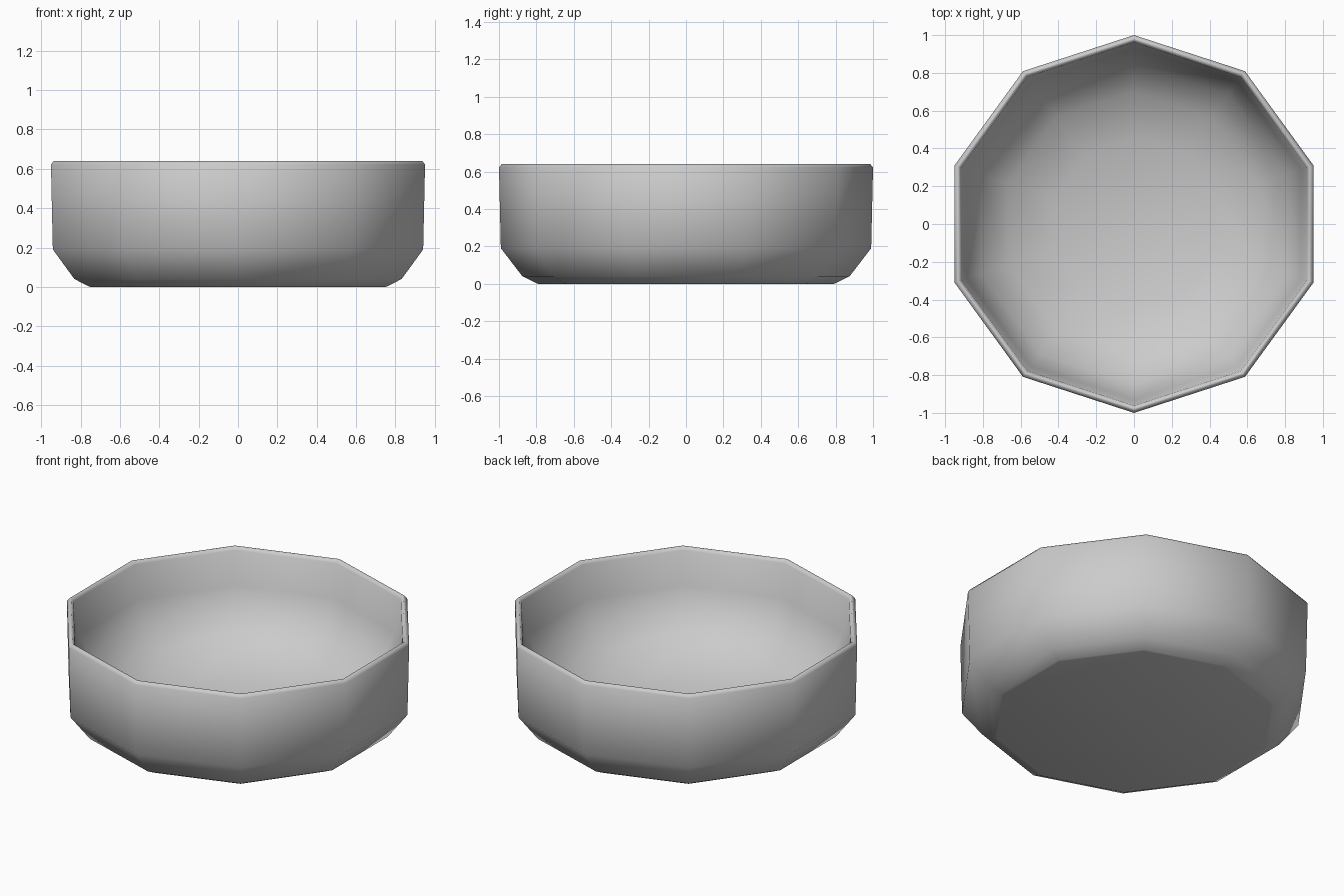
import bpy, bmesh, math

if "Cube" in bpy.data.objects:
    bpy.data.objects.remove(bpy.data.objects["Cube"])

SIDES = 10

# Bowl profile (corner radius, height): underside, outer wall, rim, dished inside
profile = [
    (0.79, 0.0), (0.80, 0.003), (0.875, 0.04), (0.99, 0.19), (1.0, 0.622),
    (0.985, 0.64), (0.975, 0.64), (0.962, 0.622),
    (0.93, 0.42), (0.85, 0.26), (0.70, 0.14), (0.45, 0.06),
]

bm = bmesh.new()
rings = []
for r, z in profile:
    ring = []
    for i in range(SIDES):
        a = math.pi / 2 + 2 * math.pi * i / SIDES
        ring.append(bm.verts.new((r * math.cos(a), r * math.sin(a), z)))
    rings.append(ring)

# Walls between neighbouring rings
for low, high in zip(rings, rings[1:]):
    for i in range(SIDES):
        j = (i + 1) % SIDES
        bm.faces.new((low[i], low[j], high[j], high[i]))

# Flat underside and centre of the inner floor
bm.faces.new(list(reversed(rings[0])))
centre = bm.verts.new((0, 0, 0.03))
for i in range(SIDES):
    bm.faces.new((rings[-1][i], rings[-1][(i + 1) % SIDES], centre))

bmesh.ops.recalc_face_normals(bm, faces=bm.faces)
for f in bm.faces:
    f.smooth = True

mesh = bpy.data.meshes.new("bowl")
bm.to_mesh(mesh)
bm.free()
bowl = bpy.data.objects.new("bowl", mesh)
bpy.context.collection.objects.link(bowl)
